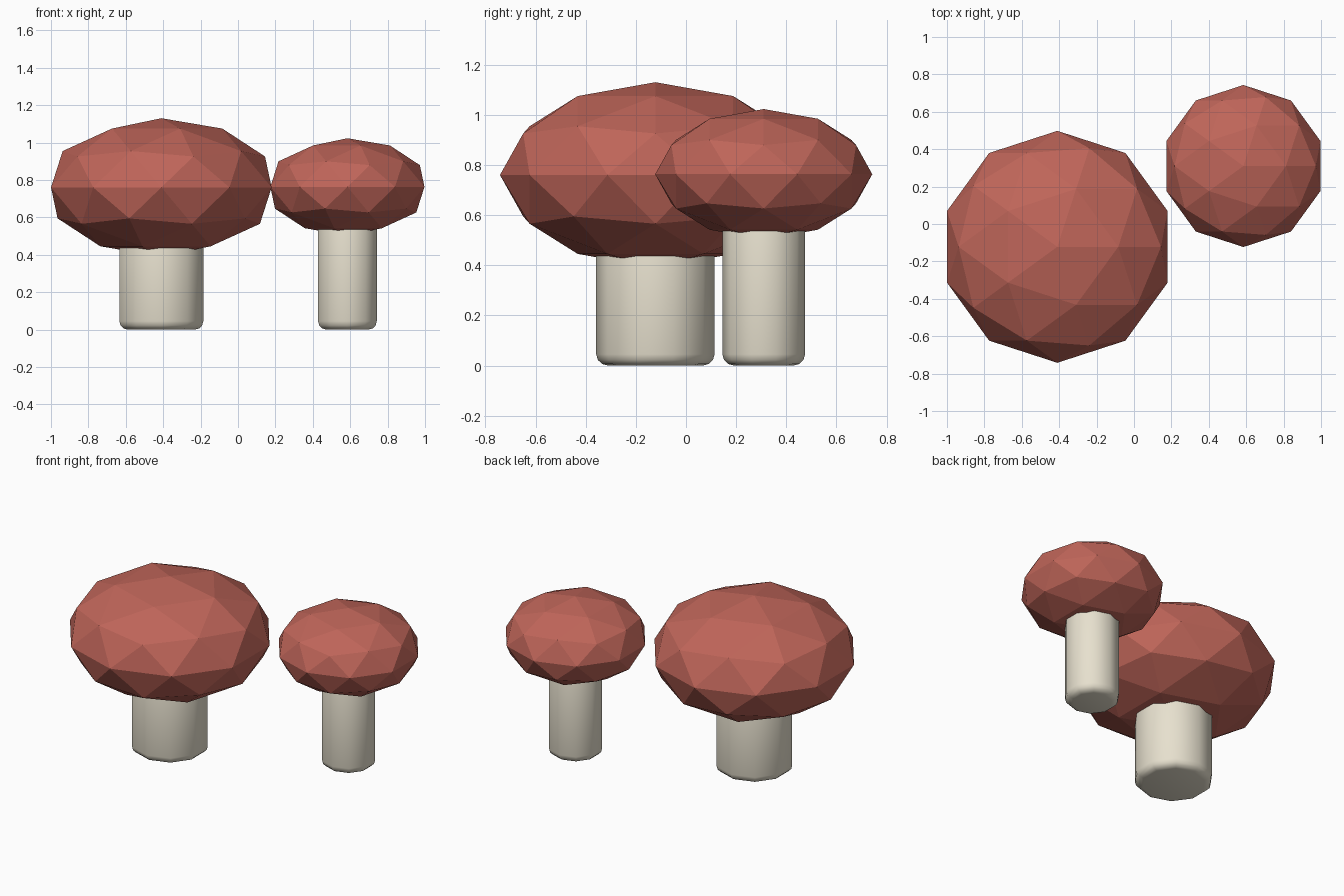
import bpy
from math import radians

if "Cube" in bpy.data.objects:
    bpy.data.objects.remove(bpy.data.objects["Cube"])


def material(name, color):
    mat = bpy.data.materials.new(name)
    mat.diffuse_color = color
    mat.use_nodes = True
    mat.node_tree.nodes["Principled BSDF"].inputs["Base Color"].default_value = mat.diffuse_color
    return mat


cap_red = material("cap_red", (0.52, 0.13, 0.10, 1))
stem_cream = material("stem_cream", (0.80, 0.75, 0.62, 1))


def mushroom(name, x, y, cap_z, cap_r, cap_h, stem_r, stem_top):
    # Faceted, flattened cap
    bpy.ops.mesh.primitive_ico_sphere_add(subdivisions=2, radius=1, location=(x, y, cap_z))
    cap = bpy.context.object
    cap.name = name + "_cap"
    cap.scale = (cap_r, cap_r, cap_h)
    bpy.ops.object.transform_apply(location=False, rotation=False, scale=True)
    cap.data.materials.append(cap_red)

    # Ten-sided smooth stem with rounded ends, top hidden inside the cap
    bpy.ops.mesh.primitive_cylinder_add(vertices=10, radius=stem_r, depth=stem_top,
                                        location=(x, y, stem_top / 2))
    stem = bpy.context.object
    stem.name = name + "_stem"
    stem.data.materials.append(stem_cream)
    bevel = stem.modifiers.new("rounded_ends", 'BEVEL')
    bevel.width = 0.045
    bevel.segments = 3
    bevel.limit_method = 'ANGLE'
    bevel.angle_limit = radians(50)
    bpy.ops.object.modifier_apply(modifier=bevel.name)
    bpy.ops.object.shade_smooth_by_angle(angle=radians(40))


mushroom("large_mushroom", -0.41, -0.122, 0.76, 0.62, 0.37, 0.236, 0.55)
mushroom("small_mushroom", 0.585, 0.31, 0.763, 0.433, 0.26, 0.165, 0.62)
